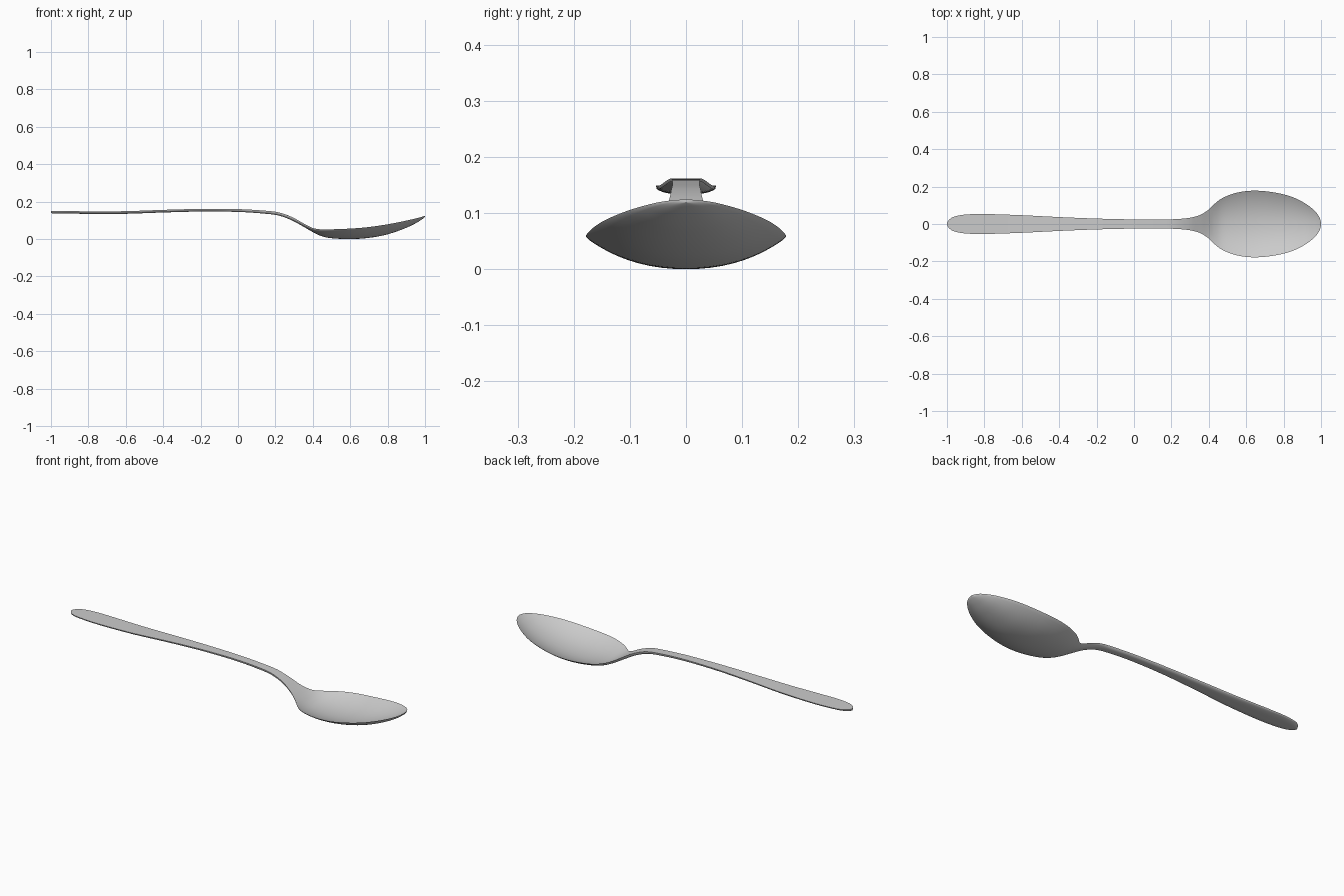
import bpy, bmesh, math

if "Cube" in bpy.data.objects:
    bpy.data.objects.remove(bpy.data.objects["Cube"])

# stations along the spoon: x, half width, rim height, bowl dip, thickness
S = [(-1, 0, .149, 0, .010), (-.985, .026, .149, 0, .012), (-.95, .043, .149, 0, .013),
     (-.88, .052, .149, 0, .013), (-.78, .053, .148, 0, .014), (-.6, .047, .149, 0, .014),
     (-.4, .037, .156, 0, .014), (-.2, .029, .161, 0, .014), (0, .0245, .160, 0, .015),
     (.14, .024, .152, 0, .016), (.22, .026, .142, 0, .017), (.29, .032, .117, 0, .018),
     (.35, .047, .084, .001, .017), (.395, .074, .061, .006, .015), (.43, .107, .053, .018, .013),
     (.47, .137, .051, .030, .012), (.53, .162, .053, .039, .012), (.6, .176, .056, .044, .012),
     (.68, .177, .062, .046, .012), (.77, .165, .074, .044, .012), (.85, .143, .088, .036, .011),
     (.92, .107, .103, .024, .010), (.965, .071, .114, .012, .009), (.99, .038, .121, .004, .007),
     (1, 0, .124, 0, .005)]


def mirrored(p):
    return (p[0], -p[1]) + p[2:]


def spline(pts, steps):
    # smooth curve through the stations, rounded at both tips
    ext = [mirrored(pts[1])] + pts + [mirrored(pts[-2])]
    out = []
    for i in range(1, len(ext) - 2):
        for k in range(steps):
            t = k / steps
            out.append([.5 * (2 * b + (c - a) * t + (2*a - 5*b + 4*c - d) * t*t
                              + (3*b - a - 3*c + d) * t**3)
                        for a, b, c, d in zip(*ext[i - 1:i + 3])])
    out.append(list(pts[-1]))
    return out


# loft a thin dished section along the stations
N = 20
bm = bmesh.new()
rings = []
for x, w, z, dip, th in spline(S, 5):
    w = max(w, .0004)
    top, bot = [], []
    for j in range(N + 1):
        v = -math.cos(math.pi * j / N) * .5 + (2 * j / N - 1) * .5
        zt = z - dip * (1 - abs(v) ** 2.1)
        top.append(bm.verts.new((x, w * v, zt)))
        bot.append(bm.verts.new((x, w * v * .975, zt - th * (.4 + .6 * (1 - v ** 4)))))
    rings.append(top + bot[::-1])
for r, s in zip(rings, rings[1:]):
    n = len(r)
    for j in range(n):
        bm.faces.new((r[j], s[j], s[(j + 1) % n], r[(j + 1) % n]))
bm.faces.new(rings[0])
bm.faces.new(rings[-1][::-1])
bmesh.ops.recalc_face_normals(bm, faces=bm.faces)

# rest the lowest point on the ground
low = min(v.co.z for v in bm.verts)
for v in bm.verts:
    v.co.z -= low

mesh = bpy.data.meshes.new("spoon")
bm.to_mesh(mesh)
bm.free()
spoon = bpy.data.objects.new("spoon", mesh)
bpy.context.collection.objects.link(spoon)
bpy.context.view_layer.objects.active = spoon
spoon.select_set(True)
bpy.ops.object.shade_smooth_by_angle(angle=math.radians(50))
